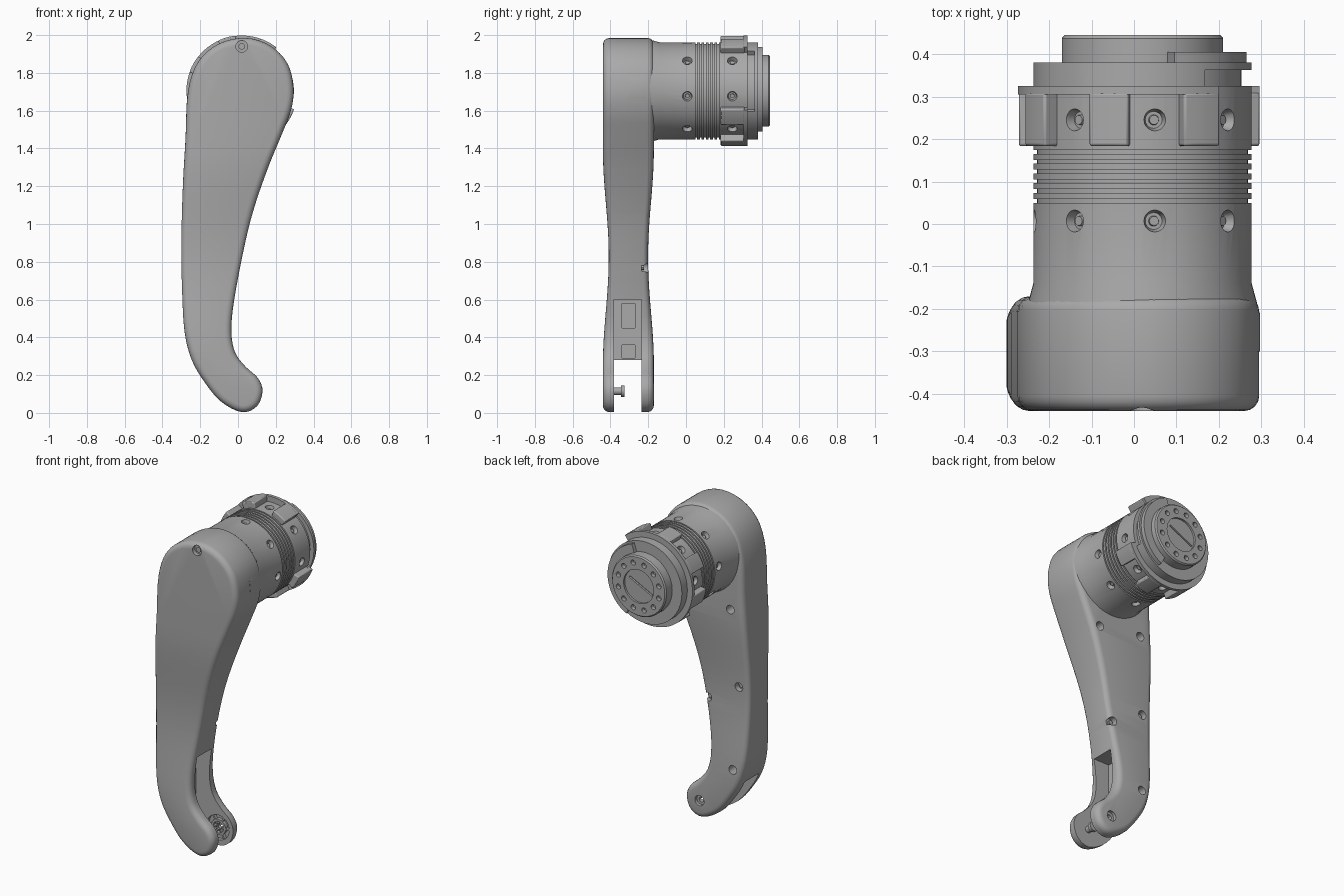
import bpy, bmesh, math
from mathutils import Matrix, Vector

cube = bpy.data.objects.get("Cube")
if cube:
    bpy.data.objects.remove(cube, do_unlink=True)

grey = bpy.data.materials.new("plain_grey")
grey.use_nodes = True
GREY = (0.4, 0.4, 0.4, 1)
grey.diffuse_color = GREY
grey.node_tree.nodes["Principled BSDF"].inputs["Base Color"].default_value = GREY

CX, CZ = 0.02, 1.705      # barrel axis
TX, TZ = 0.025, 0.115     # tail pivot
R = 0.257                 # barrel radius
IN_F, IN_B = -0.38, -0.235  # inner faces of the fork


def finish(bm, name):
    bmesh.ops.recalc_face_normals(bm, faces=bm.faces)
    mesh = bpy.data.meshes.new(name)
    bm.to_mesh(mesh)
    bm.free()
    ob = bpy.data.objects.new(name, mesh)
    bpy.context.collection.objects.link(ob)
    mesh.materials.append(grey)
    return ob


def smooth(ob, angle=30):
    bpy.ops.object.select_all(action='DESELECT')
    ob.select_set(True)
    bpy.context.view_layer.objects.active = ob
    bpy.ops.object.shade_smooth_by_angle(angle=math.radians(angle))
    return ob


def add_prism(bm, pts, y0, y1):
    """Closed outline in x, z pushed from y0 to y1."""
    face = bm.faces.new([bm.verts.new((x, y0, z)) for x, z in pts])
    new = bmesh.ops.extrude_face_region(bm, geom=[face])["geom"]
    bmesh.ops.translate(bm, vec=(0, y1 - y0, 0),
                        verts=[g for g in new if isinstance(g, bmesh.types.BMVert)])


def circle(x, z, r, n=24):
    return [(x + r * math.cos(math.tau * i / n), z + r * math.sin(math.tau * i / n))
            for i in range(n)]


def sector(r0, r1, a0, a1):
    n = max(3, int((a1 - a0) / 5))
    angles = [math.radians(a0 + (a1 - a0) * i / n) for i in range(n + 1)]
    ring = [(r1, a) for a in angles] + [(r0, a) for a in reversed(angles)]
    return [(CX + r * math.cos(a), CZ + r * math.sin(a)) for r, a in ring]


def prism(name, pts, y0, y1):
    bm = bmesh.new()
    add_prism(bm, pts, y0, y1)
    return finish(bm, name)


def cut(ob, bm):
    cutter = finish(bm, "cutter")
    cutter.hide_render = True
    mod = ob.modifiers.new("cut", 'BOOLEAN')
    mod.operation, mod.solver, mod.object = 'DIFFERENCE', 'EXACT', cutter
    bpy.context.view_layer.objects.active = ob
    bpy.ops.object.modifier_apply(modifier=mod.name)
    bpy.data.objects.remove(cutter, do_unlink=True)


def cut_prisms(ob, *prisms):
    bm = bmesh.new()
    for p in prisms:
        add_prism(bm, *p)
    cut(ob, bm)


def spline(pts, steps=4):
    out, n = [], len(pts)
    for i in range(n):
        a, b, c, d = (Vector(pts[(i + k) % n]) for k in (-1, 0, 1, 2))
        for s in range(steps):
            t = s / steps
            out.append(0.5 * (2 * b + (c - a) * t + (2 * a - 5 * b + 4 * c - d) * t * t
                              + (3 * b - a - 3 * c + d) * t ** 3))
    return out


# Arm: curved outline, rounded rims, waisted in depth
outline = [(-.265, 1.7), (-.278, 1.45), (-.292, 1.2), (-.3, .9), (-.296, .65), (-.283, .43),
           (-.245, .28), (-.175, .16), (-.09, .06), (.02, .004), (.1, .035), (.13, .115),
           (.105, .185), (.04, .245), (-.015, .32), (-.035, .43), (-.02, .6), (.04, .91),
           (.09, 1.1), (.16, 1.3), (.23, 1.47), (.28, 1.6), (.294, 1.72), (.262, 1.85),
           (.17, 1.945), (.04, 1.985), (-.1, 1.955), (-.21, 1.86)]
bm = bmesh.new()
add_prism(bm, spline(outline), -.44, -.17)
rims = [e for e in bm.edges if abs(e.verts[0].co.y - e.verts[1].co.y) < 1e-4]
bmesh.ops.bevel(bm, geom=rims, offset=.035, segments=4, profile=.5, affect='EDGES',
                clamp_overlap=True)
for i in range(1, 20):
    bmesh.ops.bisect_plane(bm, geom=bm.verts[:] + bm.edges[:] + bm.faces[:],
                           plane_co=(0, 0, .2 + i * .0611), plane_no=(0, 0, 1))
for v in bm.verts:
    if .25 < v.co.z < 1.4:
        waist = math.sin(math.pi * (v.co.z - .25) / 1.15) ** 2
        v.co.y = -.305 + (v.co.y + .305) * (1 - .23 * waist)
arm = finish(bm, "arm")

# Fork slot, tapered pocket and deeper windows either side of a cross rib
cut_prisms(arm, ([(-.5, -.1), (-.5, .28), (-.13, .28), (-.13, .6), (.2, .6), (.2, -.1)],
                 IN_F, IN_B))
cut_prisms(arm, ([(-.22, .29), (-.22, .36), (-.1, .36), (-.1, .29)], -.34, -.27),
           ([(-.22, .45), (-.22, .58), (-.1, .58), (-.1, .45)], -.34, -.27))
# Screw sockets on the back, front socket, pivot hole and hub recess
sockets = [(-.205, .37), (-.23, .89), (-.012, .77), (-.19, 1.38), (.11, 1.34)]
cut_prisms(arm, *[(circle(x, z, .027), -.235, -.1) for x, z in sockets],
           (circle(CX, 1.94, .031), -.5, -.415), (circle(TX, TZ, .032), -.19, -.1))
cut_prisms(arm, (circle(TX, TZ, .016), -.26, -.12))
cut_prisms(arm, (circle(TX, TZ, .078, 32), IN_B - .01, IN_B + .025))
smooth(arm)
for x, z in sockets:
    smooth(prism("socket_screw", circle(x, z, .013, 12), -.24, -.222))
smooth(prism("front_screw", circle(CX, 1.94, .017, 16), -.42, -.405 - .02))

# Hub ring and spokes inside the fork, and the pivot peg
bm = bmesh.new()
add_prism(bm, circle(TX, TZ, .05), IN_B + .003, IN_B + .03)
hub = finish(bm, "hub_ring")
cut_prisms(hub, (circle(TX, TZ, .036), -.3, -.1))
smooth(hub)
for k in range(6):
    bm = bmesh.new()
    bmesh.ops.create_cube(bm, size=1, matrix=Matrix.Translation((TX, IN_B + .016, TZ))
                          @ Matrix.Rotation(k * math.tau / 6, 4, 'Y')
                          @ Matrix.Translation((.05, 0, 0))
                          @ Matrix.Diagonal((.065, .022, .01, 1)))
    finish(bm, "hub_spoke")
smooth(prism("pivot_peg", circle(TX, TZ, .02), -.4, -.34))
smooth(prism("peg_head", circle(TX, TZ, .03), -.345, -.325))

# Barrel: one turned profile with collar, grooves and stepped end
profile = [(0, -.3), (.276, -.3), (.276, -.21), (R, -.14)]
for i in range(6):
    y = .05 + i * .023
    profile += [(R, y), (R - .009, y), (R - .009, y + .009), (R, y + .009)]
profile += [(R, .38), (.19, .38), (.19, .437), (.183, .445), (.105, .445), (.105, .432), (0, .432)]
bm = bmesh.new()
verts = [bm.verts.new((r, y, 0)) for r, y in profile]
edges = [bm.edges.new(p) for p in zip(verts, verts[1:])]
bmesh.ops.spin(bm, geom=verts + edges, cent=(0, 0, 0), axis=(0, 1, 0), angle=math.tau, steps=64)
bmesh.ops.remove_doubles(bm, verts=bm.verts, dist=1e-4)
bmesh.ops.translate(bm, vec=(CX, 0, CZ), verts=bm.verts)
barrel = finish(bm, "barrel")

# Radial sockets in two rows
HOLES = [38.5 + 45 * k for k in range(8)]


def radial(bm, angle, y, r_mid, depth, r_in, r_out):
    bmesh.ops.create_cone(bm, cap_ends=True, segments=20, radius1=r_in, radius2=r_out, depth=depth,
                          matrix=Matrix.Translation((CX, y, CZ))
                          @ Matrix.Rotation(math.radians(90 - angle), 4, 'Y')
                          @ Matrix.Translation((0, 0, r_mid)))


bm, screws = bmesh.new(), bmesh.new()
for a in HOLES:
    for y in (.007, .245):
        radial(bm, a, y, R, .05, .02, .032)
        radial(screws, a, y, R - .023, .016, .013, .011)
cut(barrel, bm)
smooth(finish(screws, "barrel_screws"))
# Ring of end holes, drive slot, and side notch
end = [(circle(CX + .146 * math.cos(a), CZ + .146 * math.sin(a), .016, 16), .42, .5)
       for a in (math.tau * k / 12 + .26 for k in range(12))]
cut_prisms(barrel, *end)
cut_prisms(barrel, ([(CX - .09, CZ - .035), (CX + .07, CZ + .045),
                     (CX + .075, CZ + .035), (CX - .085, CZ - .045)], .42, .5),
           (sector(.232, .3, -25, 55), .325, .362))
smooth(barrel)

# Locking collar: interrupted flange with lugs between the sockets
smooth(prism("collar_flange", sector(.25, .293, 52, 340), .305, .325))
for a in HOLES[:7]:
    mid = a + 22.5
    if a == HOLES[7]:
        continue
    lug = prism("collar_lug", sector(.245, .294, mid - 9.5, mid + 9.5), .183, .31)
    bev = lug.modifiers.new("soft_edges", 'BEVEL')
    bev.width, bev.segments = .006, 2
    smooth(lug)
smooth(prism("end_catch", sector(.185, .245, -62, 72), .375, .405))
